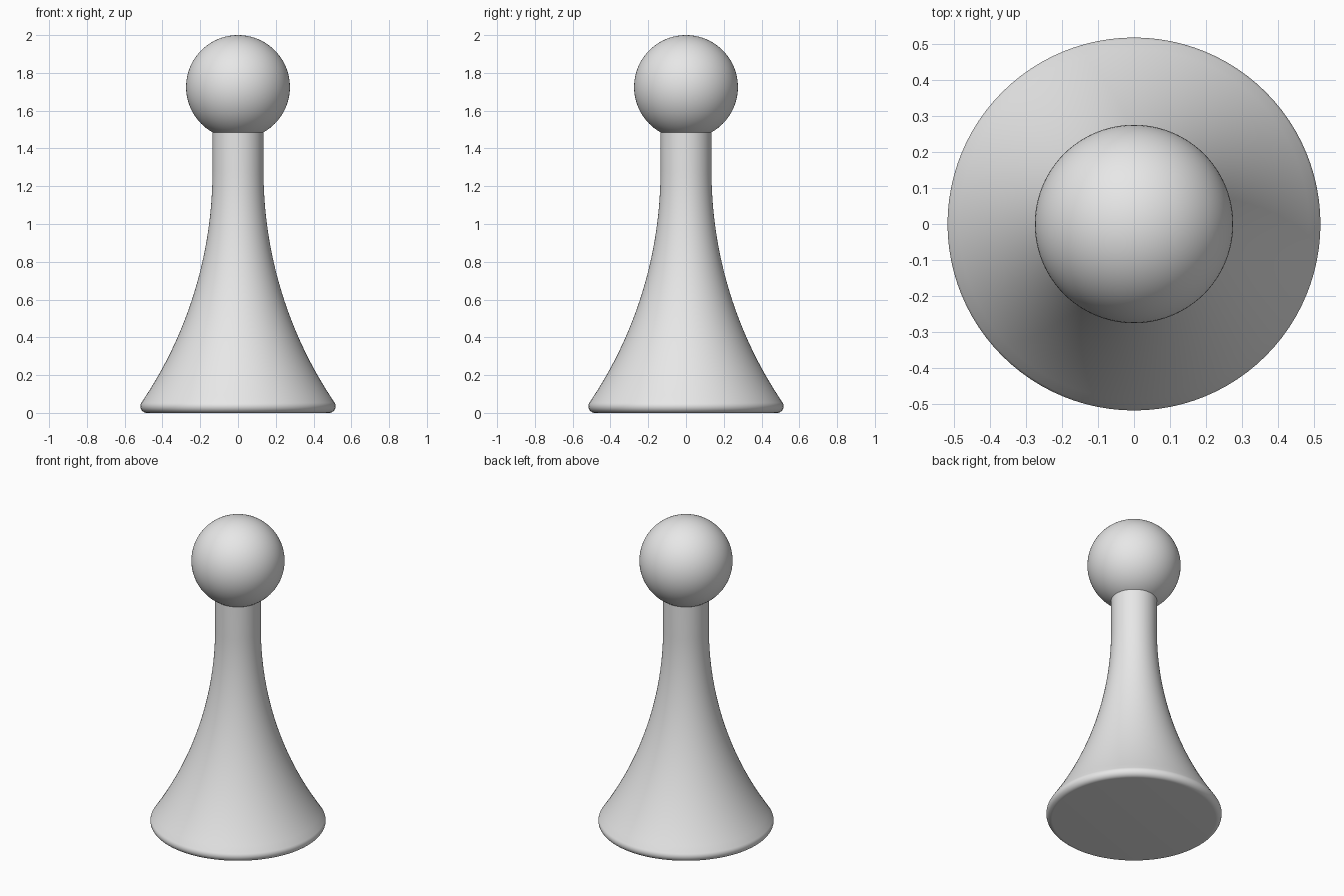
import bpy, bmesh
from math import sin, cos, pi, atan2, sqrt

cube = bpy.data.objects.get("Cube")
if cube:
    bpy.data.objects.remove(cube, do_unlink=True)

grey = bpy.data.materials.new("plain grey")
grey.use_nodes = True
colour = (0.8, 0.8, 0.8, 1)
grey.diffuse_color = colour
grey.node_tree.nodes["Principled BSDF"].inputs["Base Color"].default_value = colour


def lathe(name, profile, segments=96):
    """Spin an (r, z) profile around the z axis."""
    bm = bmesh.new()
    verts = [bm.verts.new((r, 0, z)) for r, z in profile]
    edges = [bm.edges.new(pair) for pair in zip(verts, verts[1:])]
    bmesh.ops.spin(bm, geom=verts + edges, cent=(0, 0, 0), axis=(0, 0, 1),
                   angle=2 * pi, steps=segments, use_merge=True)
    bmesh.ops.remove_doubles(bm, verts=bm.verts, dist=1e-5)
    bmesh.ops.recalc_face_normals(bm, faces=bm.faces)
    mesh = bpy.data.meshes.new(name)
    bm.to_mesh(mesh)
    bm.free()
    obj = bpy.data.objects.new(name, mesh)
    bpy.context.collection.objects.link(obj)
    return obj


def finish(obj):
    obj.data.materials.append(grey)
    bpy.ops.object.select_all(action='DESELECT')
    obj.select_set(True)
    bpy.context.view_layer.objects.active = obj
    bpy.ops.object.shade_smooth_by_angle(angle=pi / 5)


# Body: flat foot, rounded rim, concave flare, straight neck
neck_r, neck_z = 0.135, 1.28
rim_r, rim_z, fillet = 0.482, 0.035, 0.035
join_r, join_z = 0.511, 0.055
dr, dz = join_r - neck_r, neck_z - join_z
flare_R = (dr * dr + dz * dz) / (2 * dr)
rim_end = atan2(dz, flare_R - dr)          # flare slope gives the rim's end
rim_end = pi / 2 - atan2(flare_R - dr, dz)

profile = [(0, 0)]
for i in range(13):
    a = -pi / 2 + (rim_end + pi / 2) * i / 12
    profile.append((rim_r + fillet * cos(a), rim_z + fillet * sin(a)))
for i in range(1, 33):
    d = dz * (1 - i / 32)
    profile.append((neck_r + flare_R - sqrt(flare_R ** 2 - d * d), neck_z - d))
profile += [(neck_r, 1.49), (0, 1.49)]
finish(lathe("body", profile))

# Head: ball resting on the neck
ball_r = 0.275
ball = [(ball_r * sin(pi * i / 48), 2 - ball_r - ball_r * cos(pi * i / 48))
        for i in range(49)]
finish(lathe("head", ball))
